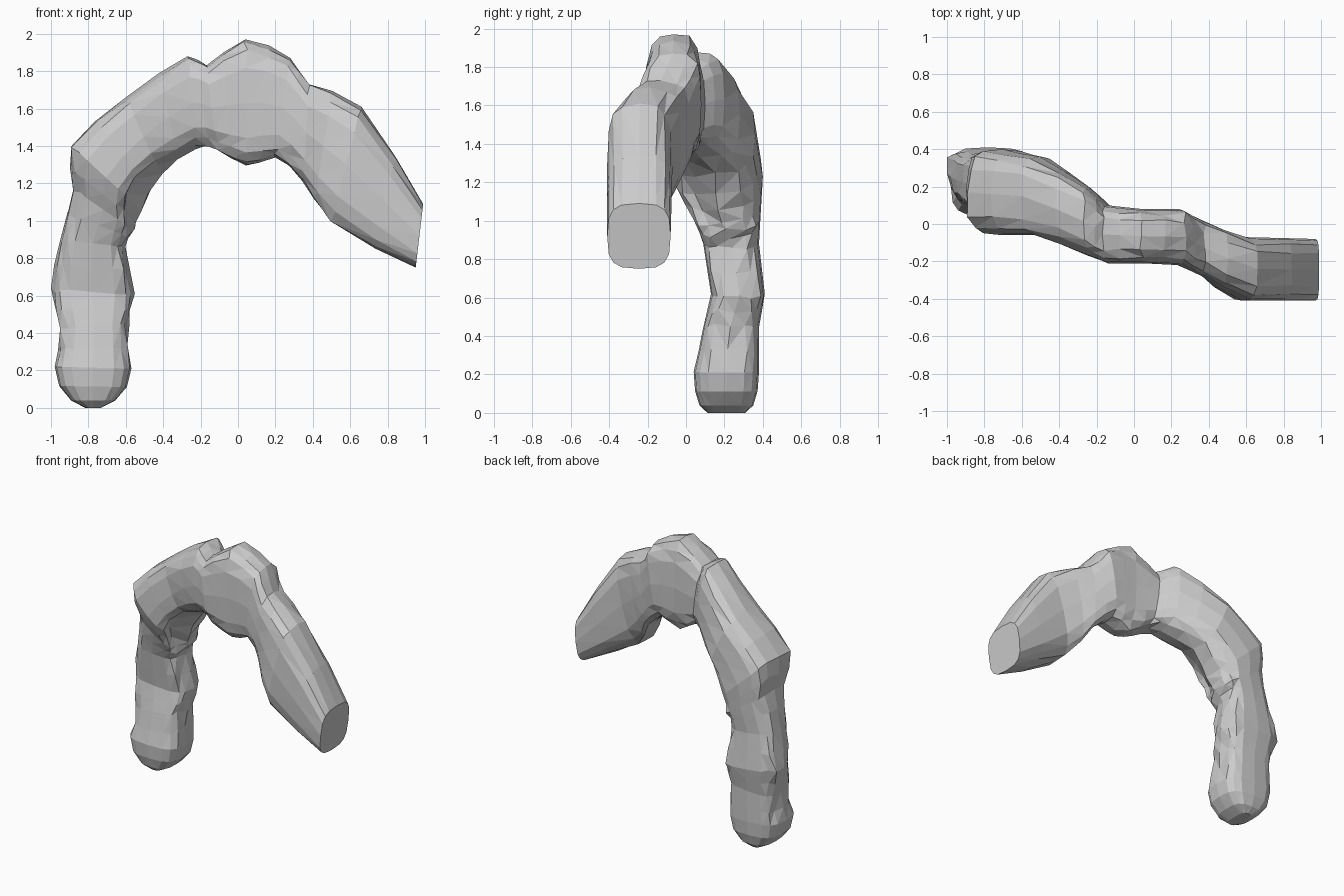
import bpy, bmesh, math, random
from mathutils import Vector

if "Cube" in bpy.data.objects:
    bpy.data.objects.remove(bpy.data.objects["Cube"])

random.seed(4)
SIDES = 16
STEPS = 2

# Key stations along the arch: outer x,z, inner x,z, front y, back y
KEYS = [
    (-.98, .22, -.57, .21, .04, .38),
    (-.95, .43, -.59, .46, .09, .38),
    (-1.0, .64, -.56, .60, .13, .41),
    (-.95, .90, -.60, .86, .09, .38),
    (-.88, 1.17, -.56, .95, .03, .39),
    (-.89, 1.40, -.52, 1.06, -.06, .40),
    (-.60, 1.66, -.41, 1.24, -.06, .36),
    (-.27, 1.88, -.22, 1.38, -.17, .20),
    (-.17, 1.83, -.11, 1.38, -.21, .10),
    (.04, 1.97, .05, 1.29, -.21, .08),
    (.28, 1.87, .20, 1.34, -.22, .08),
    (.38, 1.73, .35, 1.21, -.28, .02),
    (.66, 1.61, .50, .99, -.41, -.07),
    (.99, 1.09, .95, .75, -.41, -.08),
]


def bulge(v):
    """Rounded-box cross-section curve."""
    return math.copysign(abs(v) ** .62, v)


def at(t):
    """Smoothly blended station at position t along the keys."""
    i = min(int(t), len(KEYS) - 2)
    f = t - i
    a, b, c, d = (KEYS[min(max(j, 0), len(KEYS) - 1)] for j in range(i - 1, i + 3))
    return [q + f * (r - p + f * (2 * p - 5 * q + 4 * r - s + f * (3 * (q - r) + s - p))) / 2
            if j < 4 else q + f * (r - q)
            for j, (p, q, r, s) in enumerate(zip(a, b, c, d))]


def section(t, jitter):
    ox, oz, ix, iz, y0, y1 = at(t)
    outer, inner = Vector((ox, 0, oz)), Vector((ix, 0, iz))
    mid, half = (outer + inner) / 2, (outer - inner) / 2
    cut = .38 * math.exp(-((t - 5.2) / 1.2) ** 2)  # undercut of the front lobe
    points = []
    for k in range(SIDES):
        a = math.tau * k / SIDES
        u, v = bulge(math.cos(a)), bulge(math.sin(a))
        if u < 0 and v < 0:
            u -= cut * min(1, -2 * v) * u
        p = mid + half * u
        p.y = (y0 + y1) / 2 + v * (y1 - y0) / 2
        if 0 < abs(v) < .95:
            p += Vector([random.uniform(-jitter, jitter) for _ in range(3)])
        points.append(p)
    return points


# Rounded foot: the first section shrunk along a quarter circle down to the floor
base = section(0, 0)
centre = sum(base, Vector()) / SIDES
sections = []
for angle in (78, 55, 28):
    s, c = math.sin(math.radians(angle)), math.cos(math.radians(angle))
    sections.append([Vector((centre.x + (p.x - centre.x) * c,
                             centre.y + (p.y - centre.y) * c ** .35,
                             p.z * (1 - s))) for p in base])

# Lumpy bent body and its flat cut end
count = (len(KEYS) - 1) * STEPS
for i in range(count + 1):
    sections.append(section(i / STEPS, .011 if 0 < i < count else 0))

# Loft through all sections with flat facets
bm = bmesh.new()
rings = [[bm.verts.new(p) for p in s] for s in sections]
for a, b in zip(rings, rings[1:]):
    for k in range(SIDES):
        n = (k + 1) % SIDES
        bm.faces.new((a[k], a[n], b[n], b[k]))
bm.faces.new(rings[0])
bm.faces.new(rings[-1][::-1])
bmesh.ops.triangulate(bm, faces=[f for f in bm.faces if len(f.verts) == 4])
low = min(v.co.z for v in bm.verts)
for v in rings[0]:
    v.co.z -= low
bmesh.ops.recalc_face_normals(bm, faces=bm.faces)
mesh = bpy.data.meshes.new("bent_body")
bm.to_mesh(mesh)
bm.free()
bpy.context.collection.objects.link(bpy.data.objects.new("bent_body", mesh))
